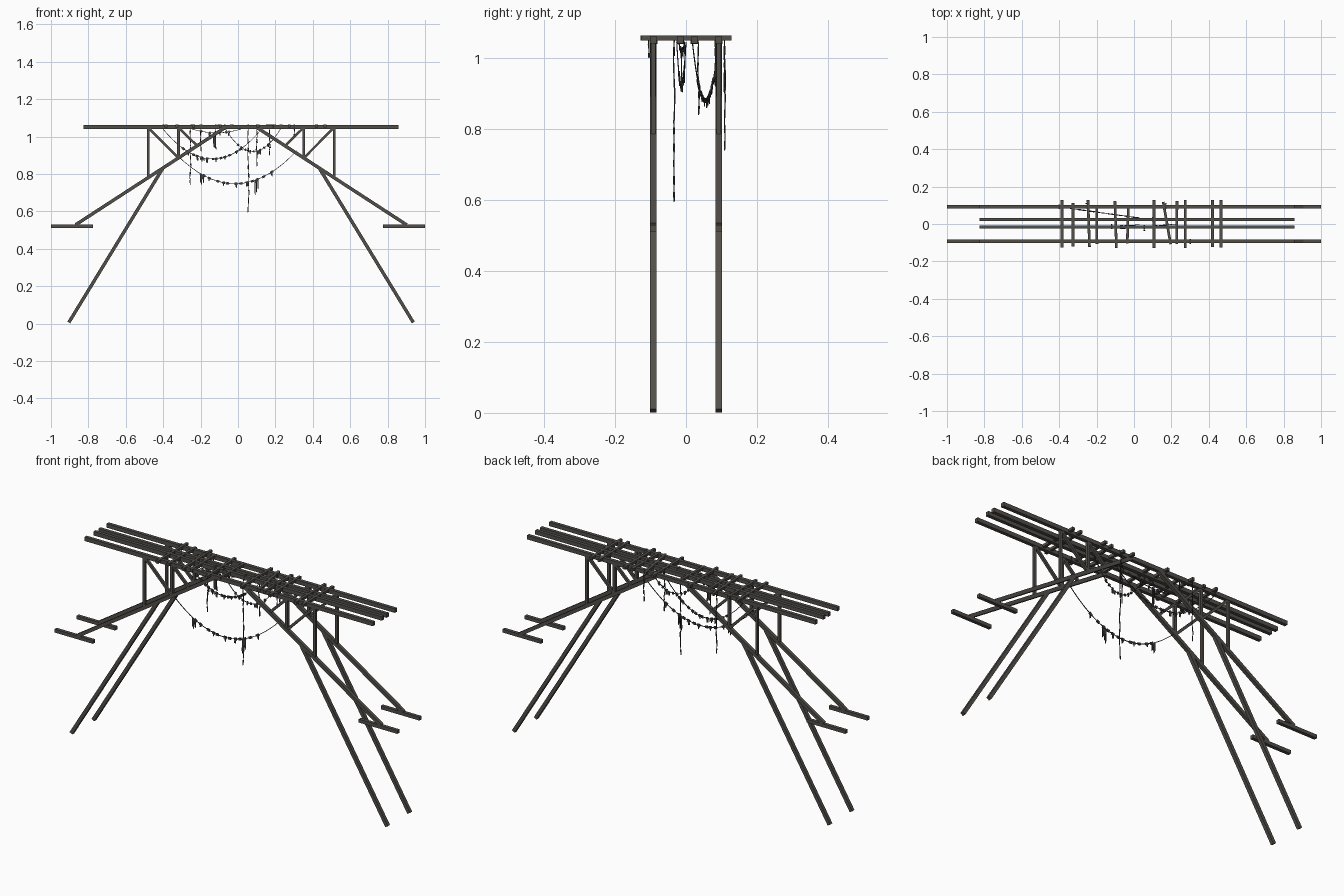
import bpy, bmesh, math, random
from mathutils import Vector, Matrix

if "Cube" in bpy.data.objects:
    bpy.data.objects.remove(bpy.data.objects["Cube"])

random.seed(4)
CX = 0.0165      # the truss is mirrored about this x
SIDE = 0.092     # y of the two trusses


def material(name, rgb):
    m = bpy.data.materials.new(name)
    m.diffuse_color = (*rgb, 1)
    m.use_nodes = True
    m.node_tree.nodes["Principled BSDF"].inputs["Base Color"].default_value = m.diffuse_color
    return m


WOOD = material("weathered dark wood", (0.085, 0.077, 0.068))
CLOTH = material("charcoal rope and rag", (0.045, 0.045, 0.045))


def add_beam(bm, a, b, w=0.018, h=0.018):
    """Square-cut bar from a to b; w is its sideways width, h its depth."""
    a, b = Vector(a), Vector(b)
    d = (b - a).normalized()
    side = Vector((0, 1, 0)) if abs(d.y) < 0.8 else Vector((1, 0, 0))
    side = (side - d * side.dot(d)).normalized()
    up = d.cross(side)
    rot = Matrix((d, side, up)).transposed().to_4x4()
    bmesh.ops.create_cube(bm, size=1, matrix=Matrix.Translation((a + b) / 2) @ rot
                          @ Matrix.Diagonal(((b - a).length, w, h, 1)))


def finish(bm, name, mat):
    bmesh.ops.recalc_face_normals(bm, faces=bm.faces)
    me = bpy.data.meshes.new(name)
    bm.to_mesh(me)
    bm.free()
    me.materials.append(mat)
    ob = bpy.data.objects.new(name, me)
    bpy.context.collection.objects.link(ob)
    return ob


def beam(name, a, b, w=0.018, h=0.018):
    bm = bmesh.new()
    add_beam(bm, a, b, w, h)
    return finish(bm, name, WOOD)


# Long deck rails
for i, y in enumerate((-SIDE, -0.016, 0.024, SIDE)):
    beam(f"deck_rail_{i}", (-0.825, y, 1.052), (0.857, y, 1.052), 0.018, 0.021)

# Truss members as (name, distance from centre, z) pairs, mirrored to four places
MEMBERS = [
    ("main_brace", (0.885, 0.528), (0.085, 1.048), 0.018, 0.018),
    ("lower_leg", (0.921, 0.006), (0.417, 0.833), 0.018, 0.018),
    ("outer_post", (0.497, 0.782), (0.497, 1.048), 0.013, 0.013),
    ("inner_post", (0.335, 0.888), (0.335, 1.048), 0.015, 0.015),
    ("outer_strut", (0.497, 1.048), (0.338, 0.888), 0.013, 0.013),
    ("inner_strut", (0.335, 1.048), (0.232, 0.948), 0.013, 0.013),
]
for sx in (-1, 1):
    for y in (-SIDE, SIDE):
        tag = ("left" if sx < 0 else "right") + ("_front" if y < 0 else "_back")
        for name, p, q, w, h in MEMBERS:
            beam(f"{name}_{tag}", (CX + sx * p[0], y, p[1]), (CX + sx * q[0], y, q[1]), w, h)
        beam(f"foot_beam_{tag}", (sx * 0.775, y, 0.521), (sx, y, 0.521))

# Cross planks: x at back, x at front, y back, y front
PLANKS = [(-.385, -.385, .128, -.126), (-.326, -.326, .112, -.12), (-.246, -.238, .128, -.122),
          (-.20, -.198, .10, -.108), (-.102, -.094, .122, -.128), (-.03, -.036, .10, -.104),
          (.107, .107, .128, -.128), (.156, .196, .118, -.108), (.23, .228, .122, -.108),
          (.273, .273, .128, -.128), (.42, .42, .128, -.124), (.465, .465, .128, -.126)]
for i, (xb, xf, yb, yf) in enumerate(PLANKS):
    beam(f"cross_plank_{i}", (xb, yb, 1.0565), (xf, yf, 1.0565), 0.014, 0.014)


def rag(bm, p, d, w, h):
    """Thin torn strip hanging from p, its width along d."""
    d = Vector((d.x, d.y, 0)).normalized() * w / 2
    lean = Vector((random.uniform(-.003, .003), 0, 0))
    n = Vector((-d.y, d.x, 0)).normalized() * 0.0012
    taper = random.uniform(.5, .9)
    ring = [p - d, p + d, p + d * taper + lean - Vector((0, 0, h)),
            p - d * taper + lean - Vector((0, 0, h * random.uniform(.75, 1)))]
    f = [bm.verts.new(v + n) for v in ring]
    b = [bm.verts.new(v - n) for v in ring]
    bm.faces.new(f)
    bm.faces.new(b[::-1])
    for k in range(4):
        bm.faces.new((f[k], b[k], b[k - 3], f[k - 3]))


def garland(name, a, b, low, rags, long_rags=(), n=18):
    """Sagging rope from a to b, lowest around z = low, with torn rags."""
    a, b = Vector(a), Vector(b)
    sag = (a.z + b.z) / 2 - low

    def at(t):
        return a.lerp(b, t) - Vector((0, 0, 4 * sag * t * (1 - t)))
    bm = bmesh.new()
    for i in range(n):
        add_beam(bm, at(i / n), at((i + 1) / n), 0.003, 0.003)
    # short scraps wrapped around the rope
    for i in range(rags):
        t = 0.2 + 0.6 * (i + random.uniform(.2, .8)) / rags
        add_beam(bm, at(t - .012), at(t + .012), 0.006, 0.012)
        if i % 2:
            rag(bm, at(t), b - a, random.uniform(.006, .012), random.uniform(.012, .025))
    # longer hanging strips
    for t, h in long_rags:
        for k in (-1, 0, 1):
            rag(bm, at(t + k * .012), b - a, 0.008, h * random.uniform(.6, 1))
    finish(bm, name, CLOTH)


garland("front_garland", (-.32, -.092, .895), (.315, -.092, .925), .748, 12,
        ((.2, .06), (.66, .08)))
garland("back_garland", (-.405, .092, 1.045), (.13, .018, 1.045), .88, 13, ((.4, .02),))
garland("middle_garland", (-.07, -.026, 1.045), (.23, .0, 1.045), .92, 8, ((.6, .02),))
garland("small_garland", (-.26, -.02, 1.045), (.03, -.004, 1.045), 1.02, 6, ((.46, .09),))


def strand(name, x, y, top, bottom):
    """Frayed cord hanging straight down."""
    bm = bmesh.new()
    n = math.ceil((top - bottom) / .05)
    step = (top - bottom) / n
    p = Vector((x, y, top))
    for i in range(n):
        q = Vector((x + random.uniform(-.003, .003), y + random.uniform(-.002, .002),
                    top - (i + 1) * step))
        add_beam(bm, p, q, 0.003, 0.003)
        rag(bm, p.lerp(q, .4), Vector((1, .6, 0)), 0.006, step * .55)
        p = q
    finish(bm, name, CLOTH)


# Loose hanging cords
for i, s in enumerate([(.055, -.033, 1.05, .595), (-.255, .109, 1.05, .74),
                       (.10, .035, 1.045, .84), (-.20, .082, 1.045, .92),
                       (.17, .109, 1.05, .90), (.30, -.106, 1.05, 1.0),
                       (-.12, -.004, 1.045, .93)]):
    strand(f"hanging_cord_{i}", *s)

# Cord wraps tied over the deck rails
for i, (x, y) in enumerate([(-.40, SIDE), (-.25, SIDE), (-.12, -.016), (-.07, -.016),
                            (.055, -.016), (.10, .024), (.23, -.016), (.17, SIDE), (.30, -SIDE)]):
    bm = bmesh.new()
    add_beam(bm, (x - .004, y, 1.052), (x + .004, y, 1.052), 0.022, 0.0245)
    finish(bm, f"rail_wrap_{i}", CLOTH)
